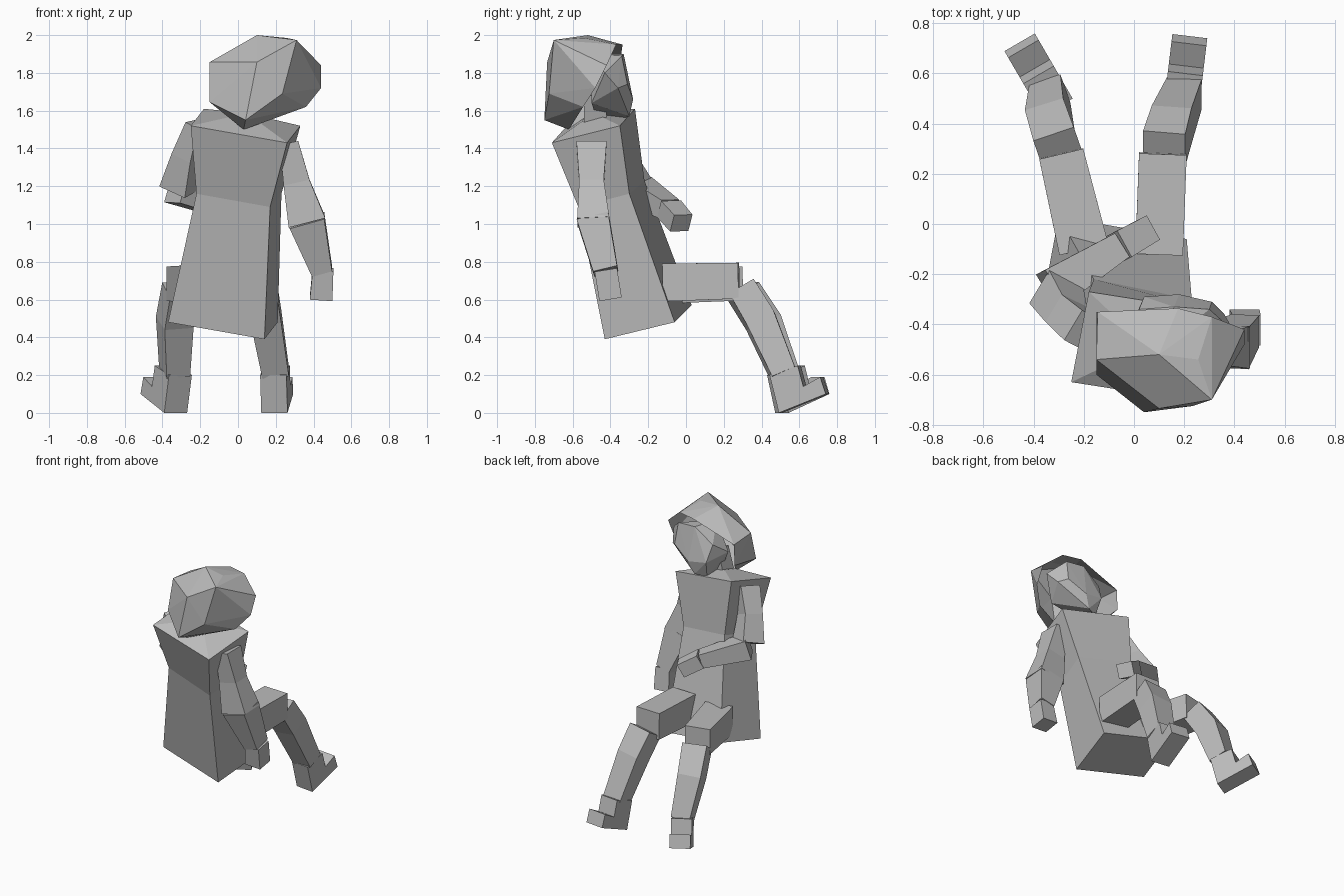
import bpy
import bmesh
from mathutils import Vector

cube = bpy.data.objects.get("Cube")
if cube:
    bpy.data.objects.remove(cube, do_unlink=True)

# One plain grey for the whole figure
grey = bpy.data.materials.new("plain_grey")
grey.use_nodes = True
colour = (0.5, 0.5, 0.5, 1)
grey.diffuse_color = colour
grey.node_tree.nodes["Principled BSDF"].inputs["Base Color"].default_value = colour


def finish(name, bm, recalc=True):
    """Turn a bmesh into a flat shaded grey object."""
    if recalc:
        bmesh.ops.recalc_face_normals(bm, faces=bm.faces[:])
    mesh = bpy.data.meshes.new(name)
    bm.to_mesh(mesh)
    bm.free()
    mesh.materials.append(grey)
    obj = bpy.data.objects.new(name, mesh)
    bpy.context.collection.objects.link(obj)
    return obj


def skin(name, rings):
    """Join rings of equal size into a closed, capped solid."""
    bm = bmesh.new()
    loops = [[bm.verts.new(p) for p in ring] for ring in rings]
    n = len(loops[0])
    for a, b in zip(loops, loops[1:]):
        for i in range(n):
            j = (i + 1) % n
            bm.faces.new((a[i], a[j], b[j], b[i]))
    bm.faces.new(loops[0])
    bm.faces.new(loops[-1])
    return finish(name, bm)


def limb(name, side, sections):
    """Box-shaped limb: each section is centre, half width, half depth."""
    centres = [Vector(s[0]) for s in sections]
    rings = []
    for i, (c, w, d) in enumerate(sections):
        c = centres[i]
        along = (centres[min(i + 1, len(centres) - 1)] - centres[max(i - 1, 0)]).normalized()
        across = Vector(side)
        across = (across - along * across.dot(along)).normalized() * w
        deep = along.cross(across).normalized() * d
        rings.append([c + across + deep, c - across + deep,
                      c - across - deep, c + across - deep])
    return skin(name, rings)


def hull(points):
    bm = bmesh.new()
    for p in points:
        bm.verts.new(p)
    bmesh.ops.convex_hull(bm, input=bm.verts[:])
    loose = [v for v in bm.verts if not v.link_faces]
    bmesh.ops.delete(bm, geom=loose, context='VERTS')
    bmesh.ops.recalc_face_normals(bm, faces=bm.faces[:])
    return bm


def slab(corner, side, depth):
    """Parallelogram ring from one corner and two edges."""
    c, s, d = Vector(corner), Vector(side), Vector(depth)
    return [c, c + s, c + s + d, c + d]


# Coat-like torso: hem, waist, shoulders, neck base
skin("torso", [
    slab((.14, -.43, .39), (-.51, .09, .09), (.07, .37, .09)),
    slab((.17, -.57, 1.09), (-.39, .08, .07), (.06, .27, .07)),
    slab((.26, -.71, 1.43), (-.51, .08, .09), (.07, .36, .09)),
    slab((.11, -.555, 1.54), (-.15, .024, .027), (.02, .11, .027)),
])
limb("neck", (1, 0, 0), [((.05, -.48, 1.52), .07, .06), ((.1, -.48, 1.7), .07, .06)])

# Faceted hair shell, open towards the face
hair = hull([
    (.1, -.52, 2), (.256, -.54, 1.985), (.31, -.7, 1.974), (.1, -.735, 1.857),
    (-.15, -.54, 1.857), (-.15, -.6, 1.645), (-.145, -.35, 1.84), (-.15, -.35, 1.69),
    (.176, -.336, 1.95), (.31, -.37, 1.95), (.44, -.42, 1.84), (.368, -.6, 1.865),
    (.44, -.48, 1.72), (.36, -.545, 1.62), (.235, -.725, 1.69),
    (.04, -.75, 1.55), (.03, -.62, 1.5),
])
opening = [f for f in hair.faces if f.normal.y > .5]
bmesh.ops.delete(hair, geom=opening, context='FACES')
finish("hair", hair, recalc=False)

# Face and jaw sitting inside the hair
finish("face", hull([
    (.06, -.33, 1.56), (.14, -.3, 1.57), (.04, -.29, 1.68), (.18, -.28, 1.66),
    (.31, -.31, 1.74), (.36, -.36, 1.72), (.3, -.34, 1.89), (.16, -.33, 1.9),
    (.02, -.34, 1.8), (.4, -.43, 1.8), (.3, -.5, 1.64), (.04, -.48, 1.58),
    (-.03, -.45, 1.72), (.1, -.5, 1.9),
]))

# Hanging arm
limb("left_upper_arm", (1, 0, 0), [
    ((.27, -.5, 1.43), .05, .08), ((.31, -.5, 1.22), .07, .065), ((.365, -.49, 1.01), .1, .085)])
limb("left_forearm", (1, 0, 0), [
    ((.365, -.49, 1.02), .095, .085), ((.445, -.425, .75), .055, .065)])
limb("left_hand", (1, 0, 0), [
    ((.45, -.425, .76), .055, .06), ((.44, -.4, .605), .06, .06)])

# Arm folded across the body
limb("right_upper_arm", (1, -.6, 0), [
    ((-.21, -.42, 1.53), .04, .07), ((-.27, -.36, 1.36), .06, .065), ((-.31, -.28, 1.19), .08, .08)])
limb("right_forearm", (-.5, 1, 0), [
    ((-.33, -.26, 1.18), .08, .07), ((-.06, -.09, 1.08), .055, .05)])
limb("right_hand", (-.5, 1, 0), [
    ((-.06, -.09, 1.08), .06, .05), ((.055, -.025, 1.005), .055, .05)])

# Seated legs
limb("left_thigh", (1, 0, 0), [
    ((.1, -.12, .69), .095, .1), ((.115, .28, .7), .095, .095)])
limb("left_shin", (1, 0, 0), [
    ((.12, .3, .66), .085, .075), ((.15, .395, .5), .08, .08), ((.2, .52, .21), .07, .065)])
limb("right_thigh", (1, .25, 0), [
    ((-.2, -.1, .68), .1, .1), ((-.29, .28, .685), .09, .09)])
limb("right_shin", (1, .35, 0), [
    ((-.3, .3, .65), .085, .075), ((-.335, .41, .48), .08, .08), ((-.335, .52, .21), .065, .065)])

# Boots: one side profile (forward, height) extruded sideways
boot = [(-.07, .2), (-.02, 0), (.23, .1), (.2, .19), (.11, .14), (.08, .25)]
for name, ankle, heading in (("left_boot", (.195, .52, 0), (.12, 1, 0)),
                             ("right_boot", (-.34, .525, 0), (-.5, .86, 0))):
    ahead = Vector(heading).normalized()
    across = ahead.cross(Vector((0, 0, 1))) * .07
    path = [Vector(ankle) + ahead * f + Vector((0, 0, h)) for f, h in boot]
    skin(name, [[p + across for p in path], [p - across for p in path]])
